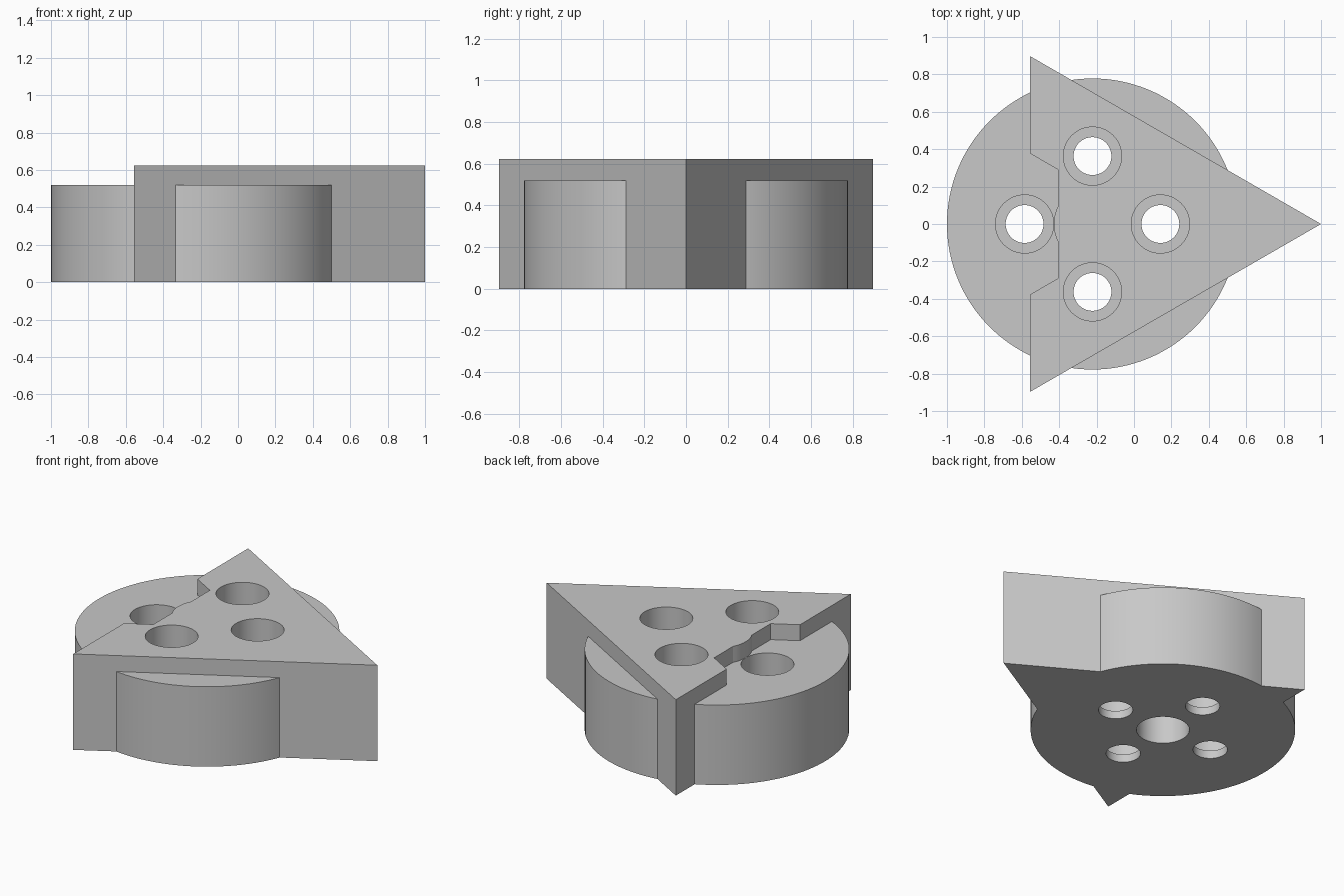
import bpy, bmesh, math
from mathutils import Vector

default = bpy.data.objects.get("Cube")
if default:
    bpy.data.objects.remove(default, do_unlink=True)

CX = -0.222          # axis of the disc
U = 0.05187          # base design unit
DISC_H, TOP_H = 10 * U, 12 * U

grey = bpy.data.materials.new("plain_grey")
grey.use_nodes = True
grey.diffuse_color = (0.58, 0.58, 0.58, 1)
grey.node_tree.nodes["Principled BSDF"].inputs["Base Color"].default_value = (0.58, 0.58, 0.58, 1)


def prism(name, points, z0, z1):
    """Extrude a flat outline from z0 to z1."""
    bm = bmesh.new()
    face = bm.faces.new([bm.verts.new((x, y, z0)) for x, y in points])
    ext = bmesh.ops.extrude_face_region(bm, geom=[face])["geom"]
    bmesh.ops.translate(bm, vec=Vector((0, 0, z1 - z0)),
                        verts=[v for v in ext if isinstance(v, bmesh.types.BMVert)])
    bmesh.ops.recalc_face_normals(bm, faces=bm.faces)
    mesh = bpy.data.meshes.new(name)
    bm.to_mesh(mesh)
    bm.free()
    mesh.materials.append(grey)
    obj = bpy.data.objects.new(name, mesh)
    bpy.context.collection.objects.link(obj)
    return obj


def cylinder(name, x, y, r, z0, z1, n=64):
    ring = [(x + r * math.cos(2 * math.pi * i / n), y + r * math.sin(2 * math.pi * i / n))
            for i in range(n)]
    return prism(name, ring, z0, z1)


def combine(target, other, operation):
    """Apply a boolean and discard the operand."""
    mod = target.modifiers.new("boolean", "BOOLEAN")
    mod.operation, mod.solver, mod.object = operation, "EXACT", other
    bpy.context.view_layer.objects.active = target
    bpy.ops.object.modifier_apply(modifier=mod.name)
    bpy.data.objects.remove(other, do_unlink=True)


# Triangular block with a notch in its left side
body = prism("triangle_and_disc_body", [(-0.555, -0.897), (1, 0), (-0.555, 0.897)], 0, TOP_H)
notch = prism("notch_cutter", [(-0.405, -0.29), (-0.405, 0.29), (-0.7, 0.46), (-0.7, -0.46)],
              DISC_H, TOP_H + 0.2)
combine(body, notch, "DIFFERENCE")

# Central hub and round disc
combine(body, cylinder("hub", CX, 0, 3.99 * U, 0.1, TOP_H), "UNION")
combine(body, cylinder("disc", CX, 0, 0.778, 0, DISC_H, 128), "UNION")

# Four stepped holes around the hub
for i in range(4):
    a = i * math.pi / 2
    x, y = CX + 7 * U * math.cos(a), 7 * U * math.sin(a)
    combine(body, cylinder("wide_cutter", x, y, 3 * U, U, 1), "DIFFERENCE")
    combine(body, cylinder("narrow_cutter", x, y, 1.95 * U, -0.2, 0.2), "DIFFERENCE")

# Blind bore from below
combine(body, cylinder("bore_cutter", CX, 0, 3 * U, -0.2, 11 * U), "DIFFERENCE")

bpy.ops.object.select_all(action="DESELECT")
body.select_set(True)
bpy.context.view_layer.objects.active = body
bpy.ops.object.shade_smooth_by_angle(angle=math.radians(25))
